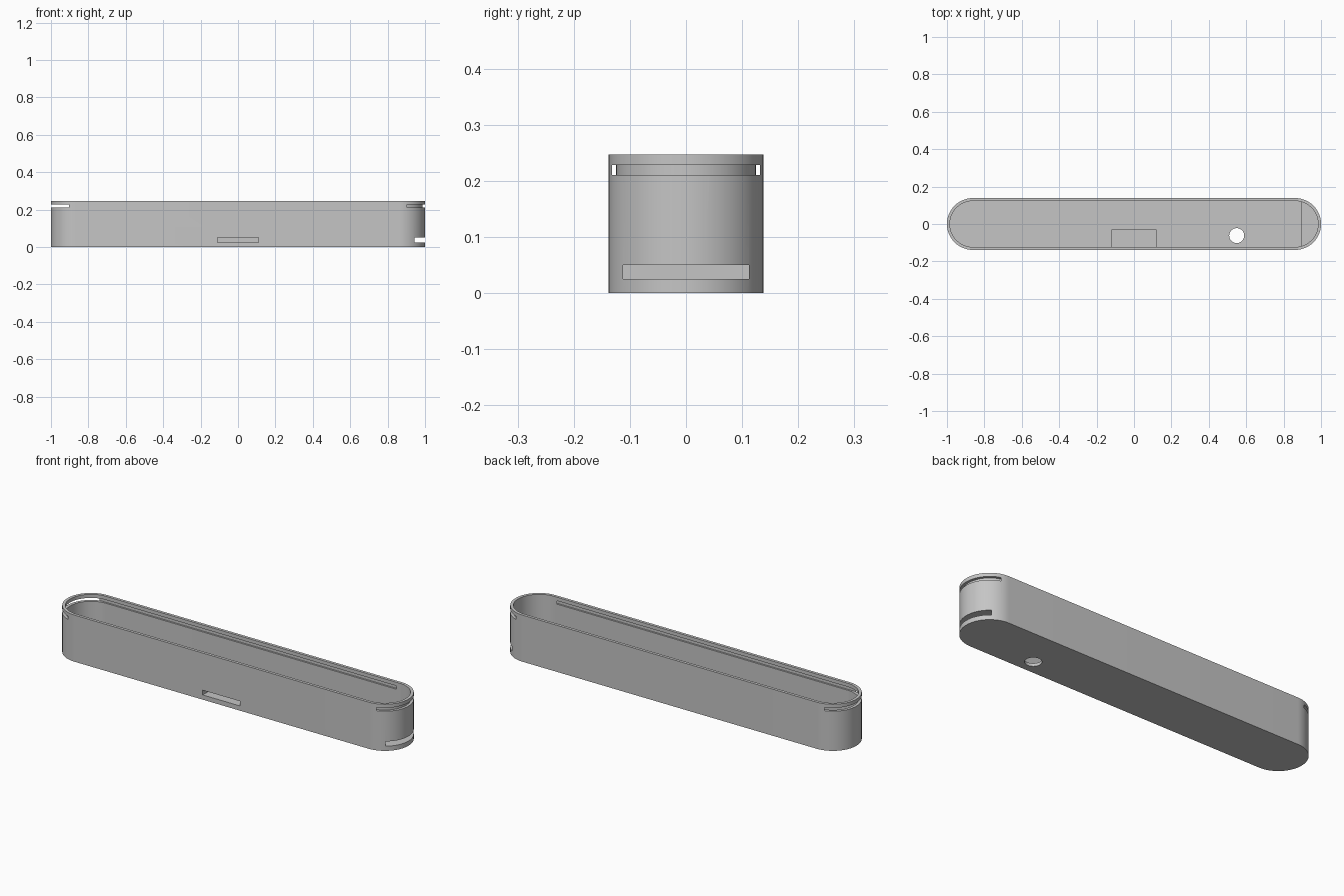
import bpy, bmesh, math

cube = bpy.data.objects.get("Cube")
if cube:
    bpy.data.objects.remove(cube)

R, WALL, HEIGHT = 0.1385, 0.0155, 0.247   # outer end radius, wall, height
CX = 1 - R                                # centre of each rounded end
LIP = 0.01                                # wall of the port housings

grey = bpy.data.materials.new("matte_grey")
grey.use_nodes = True
colour = (0.56, 0.56, 0.56, 1)
grey.diffuse_color = colour
grey.node_tree.nodes["Principled BSDF"].inputs["Base Color"].default_value = colour


def prism(name, outline, z0, z1):
    """Extrude a closed outline from z0 to z1."""
    bm = bmesh.new()
    base = bm.faces.new([bm.verts.new((x, y, z0)) for x, y in outline])
    top = bmesh.ops.extrude_face_region(bm, geom=[base])["geom"]
    verts = [v for v in top if isinstance(v, bmesh.types.BMVert)]
    bmesh.ops.translate(bm, verts=verts, vec=(0, 0, z1 - z0))
    bmesh.ops.recalc_face_normals(bm, faces=bm.faces)
    mesh = bpy.data.meshes.new(name)
    bm.to_mesh(mesh)
    bm.free()
    mesh.materials.append(grey)
    obj = bpy.data.objects.new(name, mesh)
    bpy.context.collection.objects.link(obj)
    return obj


def arc(cx, cy, r, start, sweep, n):
    return [(cx + r * math.cos(start + sweep * i / n),
             cy + r * math.sin(start + sweep * i / n)) for i in range(n + 1)]


def stadium(r):
    return (arc(CX, 0, r, -math.pi / 2, math.pi, 40)
            + arc(-CX, 0, r, math.pi / 2, math.pi, 40))


def circle(x, y, r, n):
    return arc(x, y, r, 0, math.tau, n)[:-1]


def box(name, x0, x1, y0, y1, z0, z1):
    return prism(name, [(x0, y0), (x1, y0), (x1, y1), (x0, y1)], z0, z1)


def cut(target, cutter):
    """Subtract the cutter from the target and discard the cutter."""
    cutter.hide_render = True
    mod = target.modifiers.new("cut", 'BOOLEAN')
    mod.operation, mod.solver, mod.object = 'DIFFERENCE', 'EXACT', cutter
    bpy.ops.object.select_all(action='DESELECT')
    bpy.context.view_layer.objects.active = target
    target.select_set(True)
    bpy.ops.object.modifier_apply(modifier=mod.name)
    bpy.data.objects.remove(cutter)


# Outer shell
shell = prism("case_shell", stadium(R), 0, HEIGHT)

# Cavity, leaving solid housings for the front port and the end port
cavity = prism("cavity", stadium(R - WALL), WALL, HEIGHT + 0.1)
cut(cavity, box("front_housing", -0.12, 0.12, -0.3, -0.03, -0.1, 0.05 + LIP))
cut(cavity, box("end_housing", 0.894, 1.3, -0.3, 0.3, -0.1, 0.05 + LIP))
cut(shell, cavity)

# Port openings hollowed into the housings
cut(shell, box("front_port", -0.11, 0.11, -0.3, -0.03 - LIP, 0.025, 0.05))
cut(shell, box("end_port", 0.894 + LIP, 1.3, -0.112, 0.112, 0.025, 0.05))

# Sliding lid groove, open at one end and closed by a thin skin at the other
groove = box("lid_groove", -1.3, 1.3, -0.132, 0.132, 0.21, 0.228)
cut(groove, prism("end_skin", circle(CX, 0, R - WALL + 0.0015, 80), 0.1, 0.3))
cut(shell, groove)

# Round hole through the floor
cut(shell, prism("cable_hole", circle(0.549, -0.062, 0.04, 40), -0.1, 0.1))

# Smooth rounded ends with crisp edges
bpy.ops.object.select_all(action='DESELECT')
shell.select_set(True)
bpy.context.view_layer.objects.active = shell
bpy.ops.object.shade_smooth_by_angle(angle=math.radians(30))
